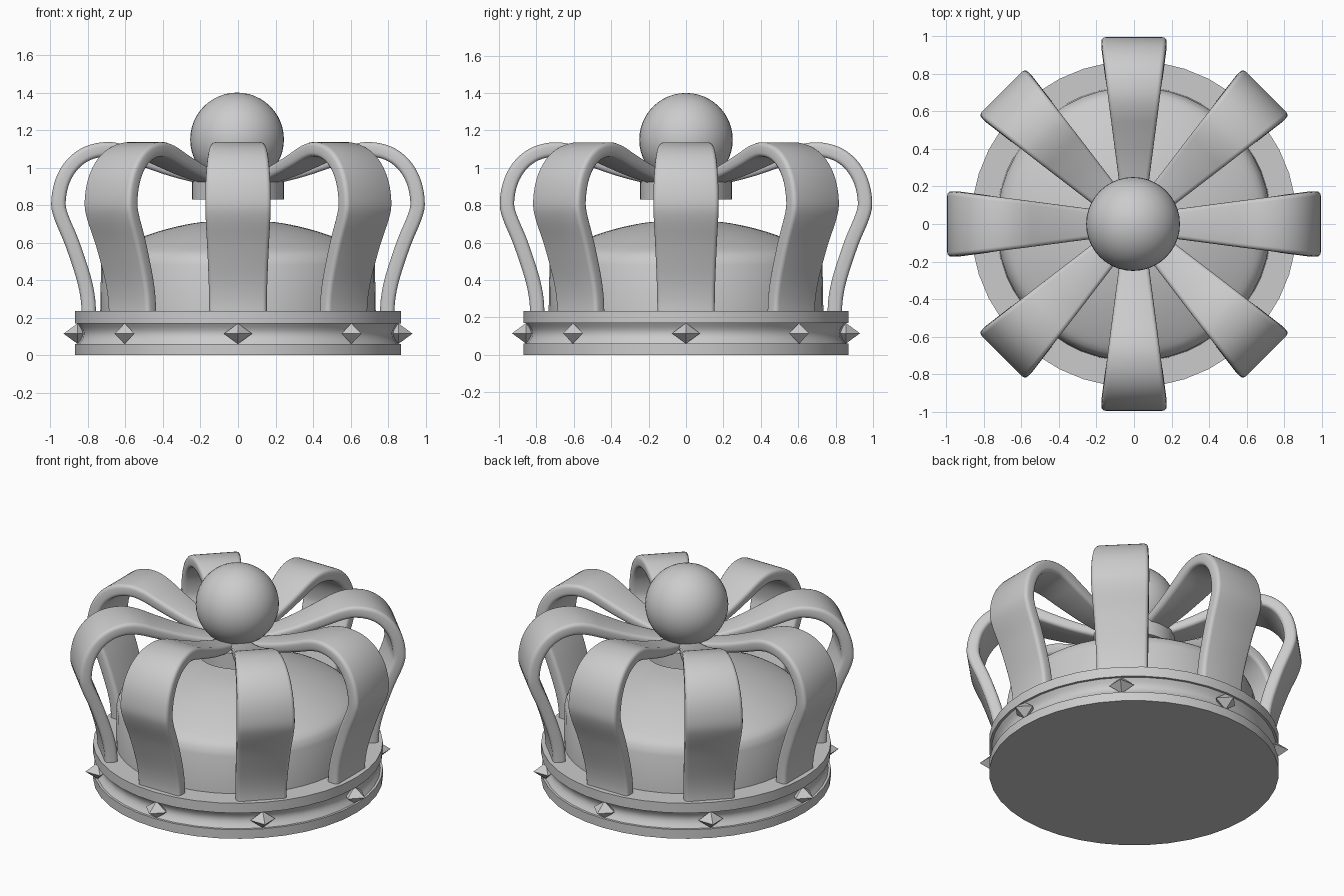
import bpy, bmesh, math
from mathutils import Vector, Matrix

if "Cube" in bpy.data.objects:
    bpy.data.objects.remove(bpy.data.objects["Cube"])


def finish(bm, name, smooth=True):
    bmesh.ops.recalc_face_normals(bm, faces=bm.faces)
    me = bpy.data.meshes.new(name)
    bm.to_mesh(me)
    bm.free()
    ob = bpy.data.objects.new(name, me)
    bpy.context.collection.objects.link(ob)
    if smooth:
        bpy.ops.object.select_all(action='DESELECT')
        ob.select_set(True)
        bpy.context.view_layer.objects.active = ob
        bpy.ops.object.shade_smooth_by_angle(angle=math.radians(40))
    return ob


def skin(bm, rings, closed_caps=True):
    """Bridge equal-sized closed loops of points and cap both ends."""
    vs = [[bm.verts.new(p) for p in r] for r in rings]
    n = len(vs[0])
    for a, b in zip(vs, vs[1:]):
        for i in range(n):
            j = (i + 1) % n
            bm.faces.new((a[i], a[j], b[j], b[i]))
    if closed_caps:
        bm.faces.new(vs[0])
        bm.faces.new(vs[-1])


def lathe(name, profile, seg):
    bm = bmesh.new()
    rings = []
    for r, z in profile:
        rings.append([(r * math.cos(2 * math.pi * i / seg),
                       r * math.sin(2 * math.pi * i / seg), z) for i in range(seg)])
    skin(bm, rings)
    return finish(bm, name)


def smooth_path(pts, steps):
    """Catmull-Rom curve through 2D points."""
    p = [Vector(q) for q in pts]
    p = [2 * p[0] - p[1]] + p + [2 * p[-1] - p[-2]]
    out = []
    for i in range(1, len(p) - 2):
        a, b, c, d = p[i - 1:i + 3]
        for s in range(steps):
            t = s / steps
            out.append(0.5 * (2 * b + (c - a) * t + (2 * a - 5 * b + 4 * c - d) * t * t
                              + (3 * b - a - 3 * c + d) * t ** 3))
    return out + [p[-2]]


# base band with a concave groove
groove = [(0.855 - 0.025 * math.sin(math.pi * i / 6), 0.06 + 0.11 * i / 6) for i in range(7)]
lathe("base_band", [(0.87, 0), (0.87, 0.06)] + groove + [(0.87, 0.17), (0.87, 0.235)], 40)

# inner cap
dome = smooth_path([(0.73, 0.48), (0.70, 0.54), (0.61, 0.59), (0.47, 0.645),
                    (0.33, 0.685), (0.19, 0.71), (0.03, 0.718)], 3)
lathe("inner_cap", [(0.735, 0.2)] + [tuple(v) for v in dome], 48)

# hub disc under the orb
lathe("hub_disc", [(0.245, 0.83), (0.245, 0.935)], 40)

# orb
bm = bmesh.new()
bmesh.ops.create_uvsphere(bm, u_segments=40, v_segments=24, radius=0.25,
                          matrix=Matrix.Translation((-0.005, 0, 1.15)))
finish(bm, "orb")

# arched ribbons: rounded-rectangle section swept along an S-shaped path
path = smooth_path([(0.795, 0.2), (0.80, 0.3), (0.825, 0.42), (0.885, 0.6), (0.943, 0.74),
                    (0.957, 0.82), (0.935, 0.93), (0.88, 1.02), (0.80, 1.077), (0.70, 1.098),
                    (0.61, 1.083), (0.5, 1.04), (0.35, 0.985), (0.2, 0.943), (0.08, 0.915)], 4)


def ribbon(name, angle):
    rot = Matrix.Rotation(angle, 3, 'Z')
    bm = bmesh.new()
    rings = []
    for i, p in enumerate(path):
        tan = (path[min(i + 1, len(path) - 1)] - path[max(i - 1, 0)]).normalized()
        nor = Vector((tan.y, -tan.x))
        w = 0.05 + 0.13 * p.x
        h = 0.0385 if p.x > 0.6 else 0.024 + 0.0145 * p.x / 0.6
        c = 0.022
        ring = []
        for k, (sx, sy) in enumerate(((1, 1), (-1, 1), (-1, -1), (1, -1))):
            for s in range(4):
                a = math.pi / 2 * (k + s / 3)
                u = sx * (w - c) + c * math.cos(a)
                q = p + nor * (sy * (h - c) + c * math.sin(a))
                ring.append(rot @ Vector((q.x, u, q.y)))
        rings.append(ring)
    skin(bm, rings)
    return finish(bm, name)


# pointed studs: stretched octahedra
def stud(name, angle):
    bm = bmesh.new()
    rot = Matrix.Rotation(angle, 3, 'Z')
    eq = [bm.verts.new(rot @ Vector(v)) for v in
          ((0.93, 0, 0.115), (0.855, 0.075, 0.115), (0.78, 0, 0.115), (0.855, -0.075, 0.115))]
    for z in (0.06, 0.17):
        tip = bm.verts.new(rot @ Vector((0.855, 0, z)))
        for i in range(4):
            bm.faces.new((eq[i], eq[(i + 1) % 4], tip))
    return finish(bm, name, smooth=False)


for i in range(8):
    ribbon(f"ribbon_{i + 1}", i * math.pi / 4)
    stud(f"stud_{i + 1}", i * math.pi / 4)
